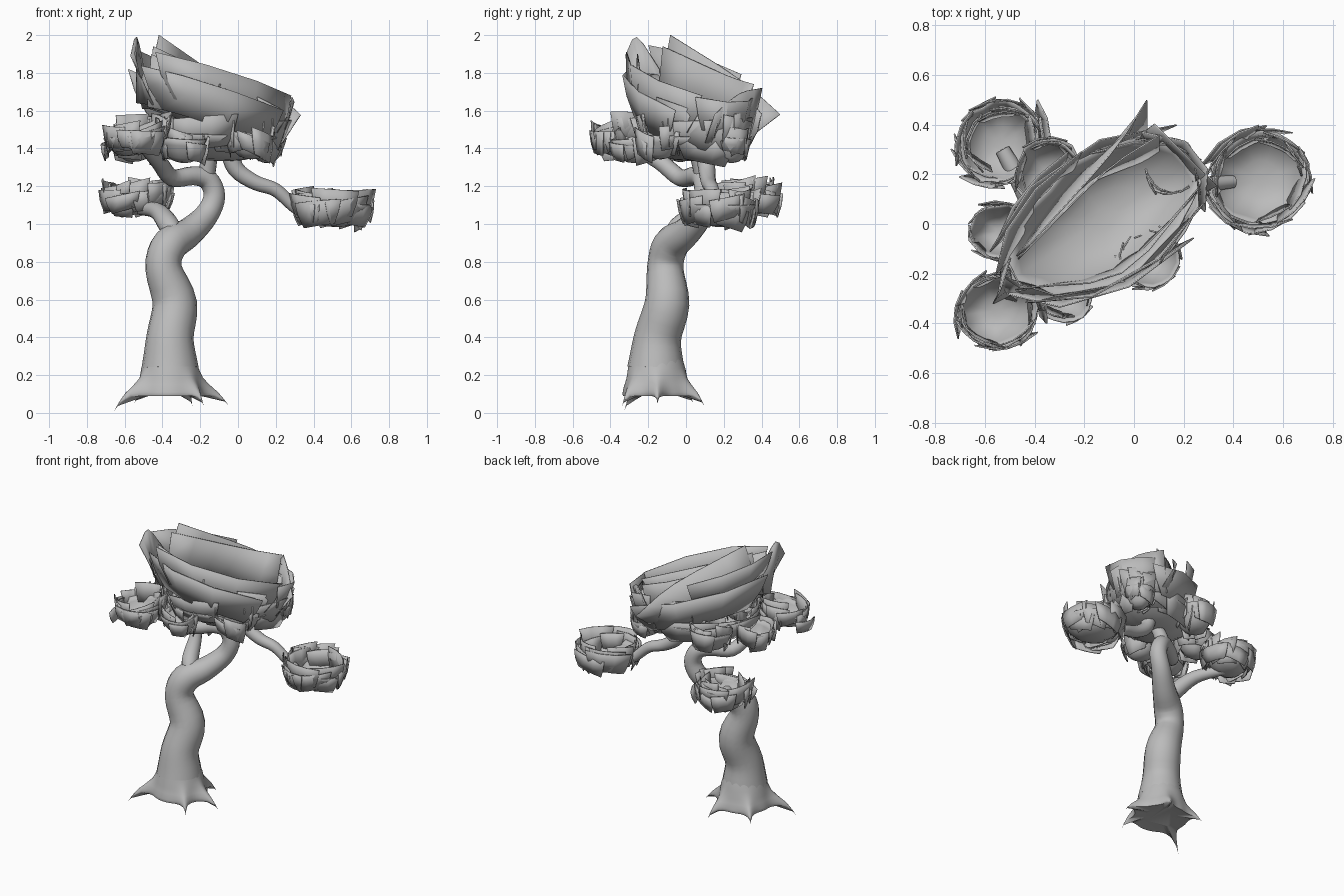
import bpy, bmesh, math, random
from mathutils import Vector

random.seed(5)
cube = bpy.data.objects.get("Cube")
if cube:
    bpy.data.objects.remove(cube)

grey = bpy.data.materials.new("plain grey")
grey.use_nodes = True
grey.diffuse_color = (0.5, 0.5, 0.5, 1)
grey.node_tree.nodes["Principled BSDF"].inputs["Base Color"].default_value = (0.5, 0.5, 0.5, 1)


def finish(bm, name, angle, thickness=0):
    bmesh.ops.recalc_face_normals(bm, faces=bm.faces)
    mesh = bpy.data.meshes.new(name)
    bm.to_mesh(mesh)
    bm.free()
    obj = bpy.data.objects.new(name, mesh)
    bpy.context.collection.objects.link(obj)
    mesh.materials.append(grey)
    if thickness:
        mod = obj.modifiers.new("thickness", 'SOLIDIFY')
        mod.thickness = thickness
    bpy.ops.object.select_all(action='DESELECT')
    obj.select_set(True)
    bpy.context.view_layer.objects.active = obj
    bpy.ops.object.shade_smooth_by_angle(angle=math.radians(angle))


def bridge(bm, rows, closed=True):
    for a, b in zip(rows, rows[1:]):
        n = len(a)
        for i in range(n if closed else n - 1):
            j = (i + 1) % n
            bm.faces.new((a[i], a[j], b[j], b[i]))


def spline(points, steps=4):
    # smooth path through the points
    pts = [Vector(p) for p in points]
    pts = [2 * pts[0] - pts[1]] + pts + [2 * pts[-1] - pts[-2]]
    out = []
    for p0, p1, p2, p3 in zip(pts, pts[1:], pts[2:], pts[3:]):
        for k in range(steps):
            t = k / steps
            out.append(0.5 * (2 * p1 + (p2 - p0) * t + (2 * p0 - 5 * p1 + 4 * p2 - p3) * t * t
                              + (3 * p1 - p0 - 3 * p2 + p3) * t ** 3))
    return out + [pts[-2]]


def limb(name, points, sides=16):
    # round limb along (x, y, z, radius) points
    bm = bmesh.new()
    path = spline(points)
    rows, side = [], Vector((1, 0, 0))
    for i, p in enumerate(path):
        d = (path[min(i + 1, len(path) - 1)] - path[max(i - 1, 0)]).to_3d().normalized()
        side = (side - d * side.dot(d)).normalized()
        up = d.cross(side)
        rows.append([bm.verts.new(p.to_3d() + p.w * (side * math.cos(a) + up * math.sin(a)))
                     for a in (math.tau * k / sides for k in range(sides))])
    bridge(bm, rows)
    bm.faces.new(rows[0])
    bm.faces.new(rows[-1])
    finish(bm, name, 60)


# trunk and curling branches
limb("trunk", [(-0.36, -0.16, 0.24, 0.151), (-0.36, -0.15, 0.4, 0.125), (-0.335, -0.1, 0.58, 0.118),
               (-0.395, -0.11, 0.77, 0.096), (-0.36, -0.08, 0.89, 0.095), (-0.26, 0.0, 0.955, 0.078),
               (-0.165, 0.08, 1.05, 0.064), (-0.125, 0.1, 1.15, 0.058), (-0.16, 0.09, 1.235, 0.055),
               (-0.24, 0.05, 1.255, 0.05), (-0.35, -0.03, 1.245, 0.046), (-0.42, -0.14, 1.33, 0.043),
               (-0.5, -0.3, 1.41, 0.03)])
limb("right_back_branch", [(-0.33, -0.08, 0.93, 0.045), (-0.37, -0.02, 1.0, 0.055),
                           (-0.43, 0.12, 1.07, 0.044), (-0.53, 0.3, 1.08, 0.03)])
limb("left_branch", [(-0.05, 0.1, 1.4, 0.05), (-0.01, 0.11, 1.29, 0.045), (0.09, 0.12, 1.22, 0.04),
                     (0.2, 0.14, 1.18, 0.036), (0.3, 0.16, 1.09, 0.032), (0.4, 0.17, 1.02, 0.025)])
limb("crown_branch", [(-0.17, 0.09, 1.24, 0.045), (-0.16, 0.08, 1.3, 0.045), (-0.14, 0.05, 1.38, 0.035)])

# flared base drawn out into pointed roots
ROOTS = [(-0.66, -0.33, 0.0), (-0.18, -0.34, 0.03), (-0.05, -0.15, 0.04),
         (-0.24, 0.1, 0.03), (-0.55, 0.04, 0.05)]
HEART = Vector((-0.36, -0.155))


def flare(radius, height, pull, width):
    ring = []
    for k in range(80):
        a = math.tau * k / 80
        p = Vector((*(HEART + radius * Vector((math.cos(a), math.sin(a)))), height))
        for root in ROOTS:
            reach = Vector(root) - p
            off = Vector(root).xy - HEART
            turn = (a - math.atan2(off.y, off.x) + math.pi) % math.tau - math.pi
            f = pull * math.exp(-(turn / width) ** 2)
            p += Vector((reach.x * f, reach.y * f, reach.z * f ** 3))
        ring.append(p)
    return ring


bm = bmesh.new()
rows = [[bm.verts.new(p) for p in flare(*s)] for s in
        ((0.135, 0.29, 0, 0.3), (0.152, 0.235, 0, 0.3), (0.16, 0.185, 0.1, 0.3),
         (0.17, 0.15, 0.3, 0.27), (0.178, 0.125, 0.6, 0.24), (0.18, 0.11, 0.85, 0.22),
         (0.182, 0.1, 0.98, 0.2), (0.178, 0.09, 0.85, 0.2), (0.1, 0.1, 0.1, 0.3))]
bridge(bm, rows)
bm.faces.new(rows[-1])
finish(bm, "roots", 70)


def foliage(name, centre, rx, ry, turn, depth, slope, sheets, arc, tall, lean=0.2, ragged=1.0, inner=0.7):
    """Flat-bottomed bowl wrapped in overlapping sheets; slope tips it along its length."""
    c, s = math.cos(turn), math.sin(turn)

    def place(a, r, z):
        u, v = rx * r * math.cos(a), ry * r * math.sin(a)
        return Vector(centre) + Vector((c * u - s * v, s * u + c * v, z + slope * u))

    bm = bmesh.new()
    wobble = [random.uniform(0.9, 1.04) for _ in range(20)]
    rows = [[bm.verts.new(place(math.tau * k / 20, t * wobble[k], depth * t ** 3)) for k in range(20)]
            for t in (0.15, 0.4, 0.6, 0.78, 0.9, 1)]
    bridge(bm, rows)
    bm.faces.new(rows[0])
    finish(bm, name + "_bowl", 50, 0.006)

    bm = bmesh.new()
    for n in range(sheets):
        mid = math.tau * (n * 0.382 + random.uniform(-0.06, 0.06))
        half = arc * random.uniform(0.7, 1.1) / 2
        low = depth * random.uniform(-0.05, 0.6)
        high = low + tall * random.uniform(0.7, 1.2)
        r0 = random.uniform(inner, 0.95)
        r1 = r0 + lean * random.uniform(0.3, 1.1)
        tip = ragged * random.uniform(-0.3, 0.3) * tall
        swing = ragged * random.uniform(-0.1, 0.1)
        rows = []
        for q in (-1, -0.33, 0.33, 1):
            reach = 0.07 * abs(q) + swing * q
            rows.append([bm.verts.new(place(mid + half * q * w, r + reach, z + tip * q))
                         for r, z, w in ((r0, low, 0.8), ((r0 + r1) / 2 + 0.03, (low + high) / 2, 0.95),
                                         (r1, high, 1.02))])
        bridge(bm, rows, closed=False)
    finish(bm, name + "_sheets", 35, 0.006)


def big_sheet(name, bottom, top):
    # one long curved sheet between two edges
    bm = bmesh.new()
    low, high = spline(bottom, 3), spline(top, 3)
    rows = [[bm.verts.new(a.lerp(b, t)) for t in (0, 0.5, 1)] for a, b in zip(low, high)]
    bridge(bm, rows, closed=False)
    finish(bm, name, 40, 0.006)


# great tilted crown
foliage("crown", (-0.12, 0.02, 1.48), 0.43, 0.25, 0.58, 0.2, -0.27, 9, 1.9, 0.19, 0.2, 0.3, 0.82)
foliage("crown_skirt", (-0.11, 0.03, 1.34), 0.39, 0.25, 0.5, 0.13, -0.03, 16, 1.1, 0.15, 0.22, 0.6)

# long flared sheets around the crown rim
big_sheet("crown_back_sheet", [(-0.5, -0.15, 1.62), (-0.27, 0.17, 1.54), (0.05, 0.33, 1.45)],
          [(-0.42, -0.08, 2.0), (-0.1, 0.28, 1.77), (0.05, 0.5, 1.58)])
big_sheet("crown_back_inner_sheet", [(-0.48, -0.15, 1.62), (-0.24, 0.13, 1.54), (0.1, 0.28, 1.47)],
          [(-0.45, -0.12, 1.94), (-0.12, 0.21, 1.79), (0.1, 0.36, 1.74)])
big_sheet("crown_left_sheet", [(0.0, 0.34, 1.45), (0.15, 0.28, 1.43), (0.23, 0.1, 1.43)],
          [(0.08, 0.4, 1.72), (0.2, 0.28, 1.69), (0.33, 0.15, 1.58)])
big_sheet("crown_front_sheet", [(-0.48, -0.27, 1.62), (-0.1, -0.18, 1.54), (0.2, 0.05, 1.47)],
          [(-0.46, -0.26, 1.9), (-0.05, -0.2, 1.72), (0.26, 0.14, 1.66)])
big_sheet("crown_right_sheet", [(-0.5, -0.12, 1.65), (-0.54, -0.2, 1.64), (-0.45, -0.27, 1.63)],
          [(-0.5, -0.14, 1.82), (-0.54, -0.26, 1.99), (-0.57, -0.32, 1.89)])

# lobes under the crown
for i, (x, y, r) in enumerate([(-0.54, -0.03, 0.13), (-0.35, 0.21, 0.14), (-0.29, -0.26, 0.14),
                               (0.06, -0.14, 0.13), (0.15, 0.23, 0.11)]):
    foliage(f"lobe_{i + 1}", (x, y, 1.33 + 0.02 * (i % 2)), r, r * 0.9, i * 1.1, 0.13, 0.1, 9, 1.4, 0.13, 0.2, 0.7)

# separate tufts at the branch ends
foliage("left_tuft", (0.505, 0.18, 0.985), 0.205, 0.195, 0.3, 0.12, -0.04, 26, 1.3, 0.12, 0.2, 0.7)
foliage("right_front_tuft", (-0.55, -0.35, 1.365), 0.165, 0.15, 0.4, 0.12, 0.2, 24, 1.3, 0.12, 0.2, 0.7)
foliage("right_back_tuft", (-0.54, 0.33, 1.05), 0.18, 0.17, 0.8, 0.12, 0.06, 28, 1.3, 0.12, 0.2, 0.7, 0.55)
